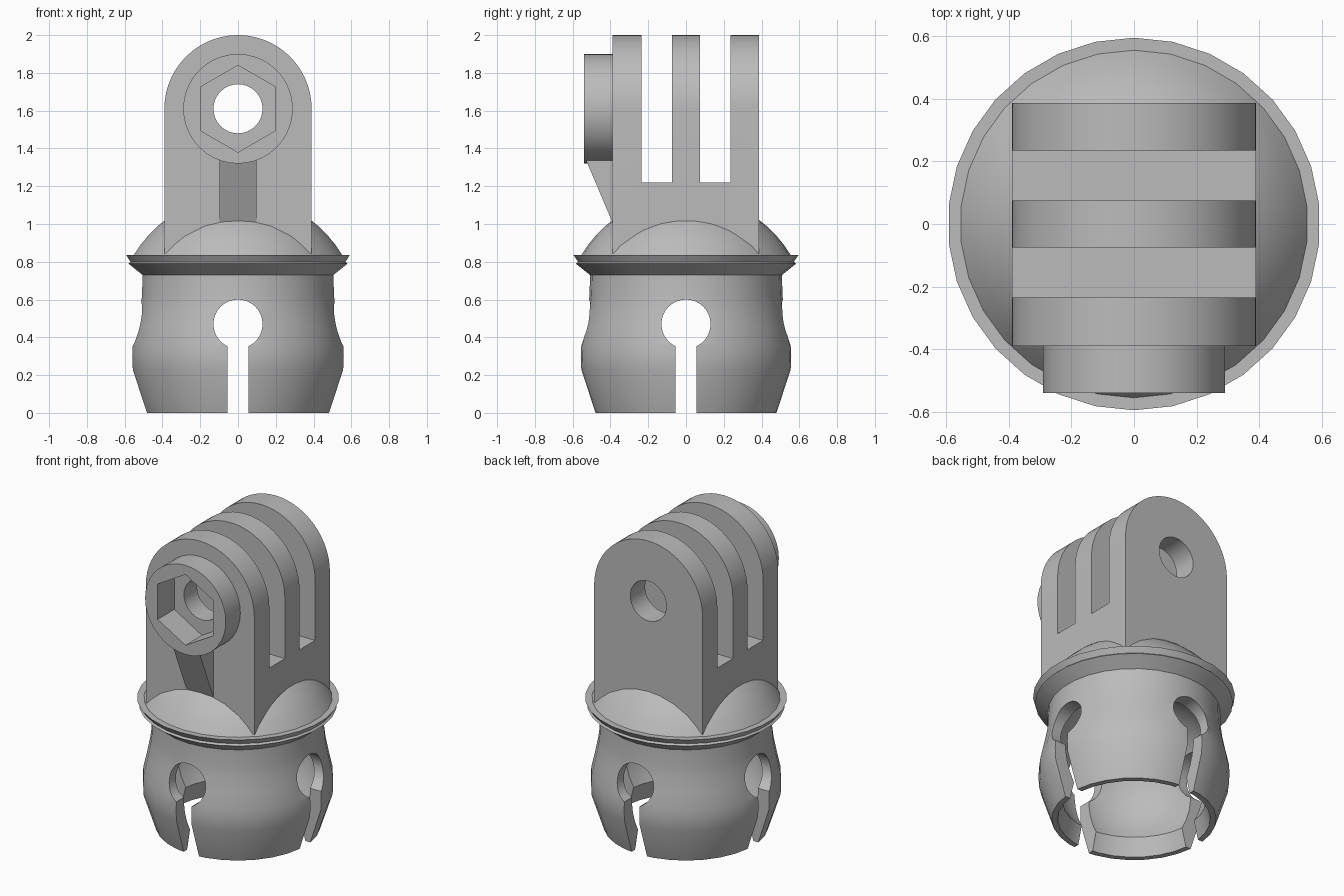
import bpy, bmesh
from math import sin, cos, pi, radians

cube = bpy.data.objects.get("Cube")
if cube:
    bpy.data.objects.remove(cube, do_unlink=True)

grey = bpy.data.materials.new("light grey plastic")
grey.use_nodes = True
grey.diffuse_color = (0.5, 0.5, 0.5, 1)
grey.node_tree.nodes["Principled BSDF"].inputs["Base Color"].default_value = (0.5, 0.5, 0.5, 1)


def finish(name, bm):
    bmesh.ops.recalc_face_normals(bm, faces=list(bm.faces))
    mesh = bpy.data.meshes.new(name)
    bm.to_mesh(mesh)
    bm.free()
    mesh.materials.append(grey)
    obj = bpy.data.objects.new(name, mesh)
    bpy.context.scene.collection.objects.link(obj)
    return obj


def arc(cz, r, start, end, steps):
    """Points on an arc centred on the axis at height cz."""
    angles = [radians(start + (end - start) * i / steps) for i in range(steps + 1)]
    return [(r * cos(a), cz + r * sin(a)) for a in angles]


def circle(cz, r, sides, start=0):
    return arc(cz, r, start, start + 360, sides)[:-1]


def prism(name, outline, lo, hi, along="y"):
    """Extrude an outline along y (outline in x, z) or along x (outline in y, z)."""
    bm = bmesh.new()
    ends = []
    for d in (lo, hi):
        ends.append([bm.verts.new((u, d, z) if along == "y" else (d, u, z)) for u, z in outline])
    a, b = ends
    bm.faces.new(a)
    bm.faces.new(b[::-1])
    for i in range(len(a)):
        bm.faces.new((a[i - 1], a[i], b[i], b[i - 1]))
    return finish(name, bm)


def lathe(name, top_in, profile, top_out, sides):
    """Revolve a profile whose two ends close on the axis at the given heights."""
    bm = bmesh.new()
    turns = [2 * pi * i / sides for i in range(sides)]
    rings = [[bm.verts.new((r * sin(t), r * cos(t), z)) for t in turns] for r, z in profile]
    for a, b in zip(rings, rings[1:]):
        for i in range(sides):
            bm.faces.new((a[i - 1], a[i], b[i], b[i - 1]))
    for z, ring in ((top_in, rings[0]), (top_out, rings[-1])):
        pole = bm.verts.new((0, 0, z))
        for i in range(sides):
            bm.faces.new((ring[i - 1], ring[i], pole))
    return finish(name, bm)


def cut(obj, cutters):
    for cutter in cutters:
        cutter.hide_render = True
        mod = obj.modifiers.new("cut", "BOOLEAN")
        mod.operation, mod.solver, mod.object = "DIFFERENCE", "MANIFOLD", cutter
    depsgraph = bpy.context.evaluated_depsgraph_get()
    mesh = bpy.data.meshes.new_from_object(obj.evaluated_get(depsgraph))
    obj.modifiers.clear()
    obj.data = mesh


# Hollow socket: cavity, bulging skirt, flared rim and dome in one profile
cavity = arc(0.36, 0.485, 82, -30, 13)
skirt = [(0.45, 0), (0.485, 0), (0.56, 0.23), (0.563, 0.3), (0.56, 0.36), (0.538, 0.46),
         (0.52, 0.55), (0.511, 0.62), (0.508, 0.73)]
rim = [(0.583, 0.79), (0.572, 0.8), (0.595, 0.835)]
dome = arc(0.506, 0.645, 30.6, 84, 9)
socket = lathe("socket", 0.845, cavity + skirt + rim + dome, 1.151, 30)

# Four keyhole slots in the skirt
half = 0.055
keyhole = [(-half, -0.1), (half, -0.1)] + arc(0.47, 0.13, -65, 245, 28)
slots = [prism("keyhole_cutter_" + axis, keyhole, -0.8, 0.8, axis) for axis in "xy"]
cut(socket, slots)

# Round-topped bracket split into three prongs
top = 1.61
outline = [(-0.39, 0.845), (0.39, 0.845)] + arc(top, 0.39, 0, 180, 28)
bracket = prism("bracket", outline, -0.39, 0.387)
gap = [(-0.6, 1.22), (0.6, 1.22), (0.6, 2.2), (-0.6, 2.2)]
gaps = [prism("gap_cutter", gap, lo, hi) for lo, hi in ((-0.235, -0.075), (0.075, 0.235))]
bolt = prism("bolt_cutter", circle(top, 0.13, 32), -0.8, 0.8)
hexagon = prism("nut_cutter", circle(top, 0.23, 6, 30), -0.7, -0.37)
cut(bracket, gaps + [bolt, hexagon])

# Round boss with a hexagonal nut pocket
boss = prism("nut_boss", circle(top, 0.29, 40), -0.54, -0.385)
cut(boss, [hexagon])

# Sloped rib supporting the boss
rib = prism("boss_rib", [(-0.53, 1.34), (-0.385, 1.36), (-0.385, 1.01), (-0.39, 1.01)],
            -0.097, 0.097, "x")

for helper in slots + gaps + [bolt, hexagon]:
    bpy.data.objects.remove(helper, do_unlink=True)

# Smooth curved walls, crisp edges
for part in (socket, bracket, boss, rib):
    part.data.shade_smooth()
    part.data.set_sharp_from_angle(angle=radians(25))
